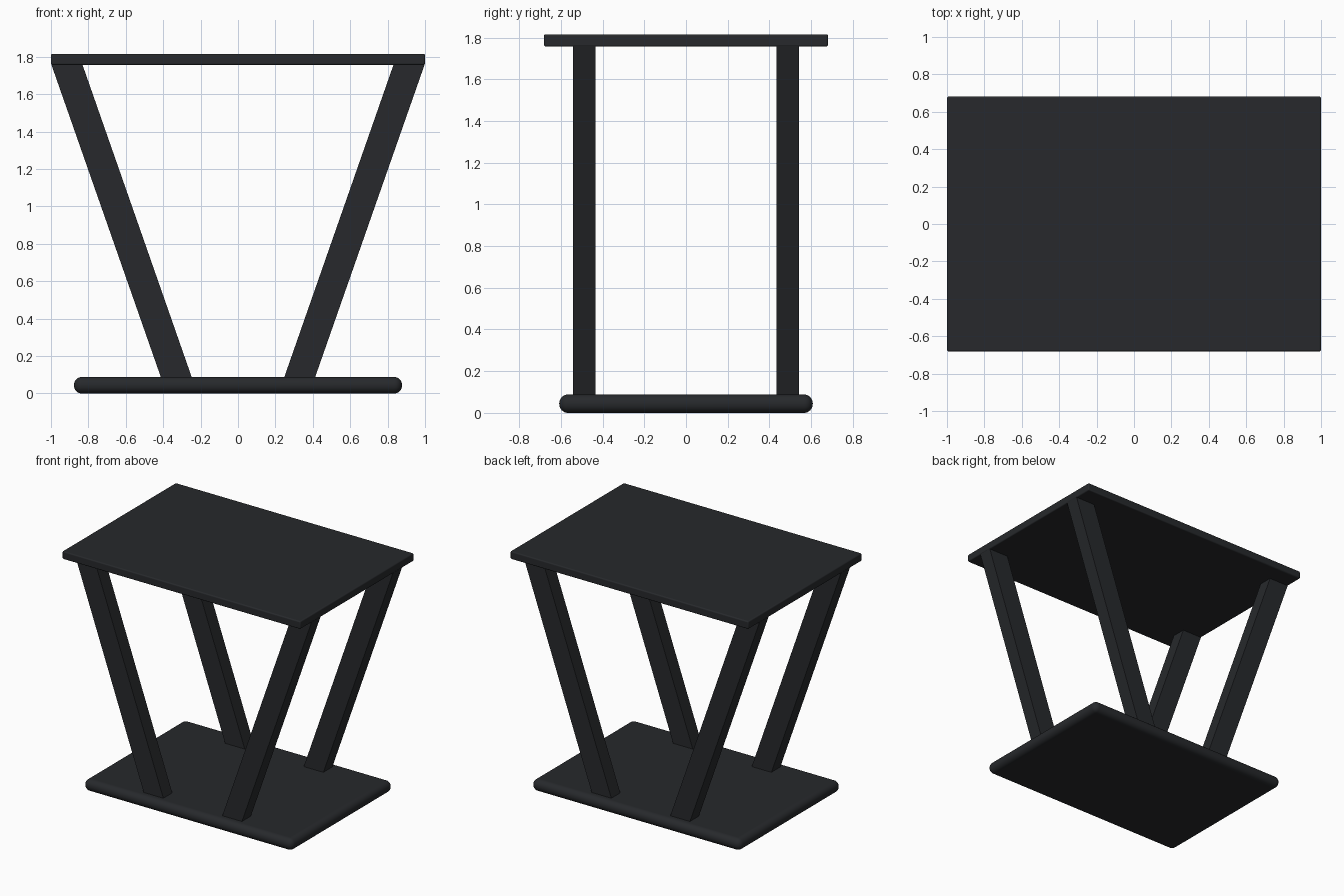
import bpy

if "Cube" in bpy.data.objects:
    bpy.data.objects.remove(bpy.data.objects["Cube"])

# Dark charcoal finish shared by every part
finish = bpy.data.materials.new("charcoal")
finish.diffuse_color = (0.02, 0.022, 0.025, 1)
finish.use_nodes = True
finish.node_tree.nodes["Principled BSDF"].inputs["Base Color"].default_value = finish.diffuse_color


def make_object(name, verts, faces):
    mesh = bpy.data.meshes.new(name)
    mesh.from_pydata(verts, [], faces)
    mesh.materials.append(finish)
    obj = bpy.data.objects.new(name, mesh)
    bpy.context.collection.objects.link(obj)
    return obj


BOX_FACES = [(3, 2, 1, 0), (4, 5, 6, 7), (0, 1, 5, 4),
             (1, 2, 6, 5), (2, 3, 7, 6), (3, 0, 4, 7)]


def prism(name, low, high, y0, y1):
    """Box whose bottom and top are (x0, x1, z) spans; slants if they differ."""
    verts = [(x, y, z) for x0, x1, z in (low, high)
             for x, y in ((x0, y0), (x1, y0), (x1, y1), (x0, y1))]
    return make_object(name, verts, BOX_FACES)


def round_edges(obj, width, segments):
    bevel = obj.modifiers.new("rounded_edges", "BEVEL")
    bevel.width = width
    bevel.segments = segments
    bpy.ops.object.select_all(action="DESELECT")
    obj.select_set(True)
    bpy.context.view_layer.objects.active = obj
    bpy.ops.object.shade_smooth_by_angle()


# Base plate with fully rounded rim
base = prism("base", (-0.877, 0.877, 0), (-0.877, 0.877, 0.088), -0.608, 0.608)
round_edges(base, 0.042, 8)

# Table top with slightly softened edges
top = prism("table_top", (-1, 1, 1.757), (-1, 1, 1.816), -0.681, 0.681)
round_edges(top, 0.008, 3)

# Four splayed legs, mirrored from one
leg = prism("legs", (0.247, 0.412, 0.086), (0.832, 0.998, 1.759), -0.542, -0.435)
mirror = leg.modifiers.new("four_legs", "MIRROR")
mirror.use_axis = (True, True, False)
